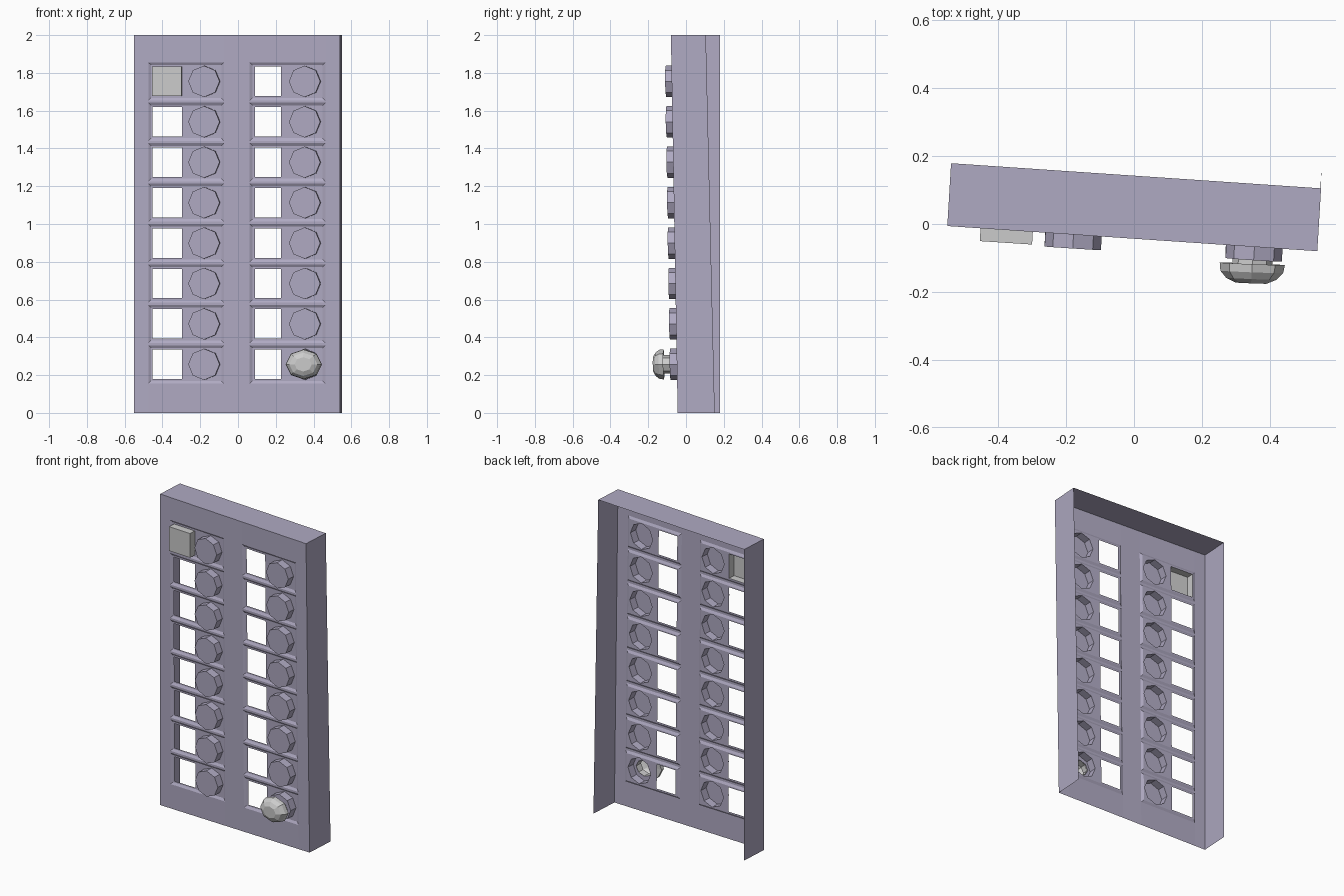
import bpy, bmesh, math

if "Cube" in bpy.data.objects:
    bpy.data.objects.remove(bpy.data.objects["Cube"])

lavender = bpy.data.materials.new("lavender")
lavender.diffuse_color = (0.43, 0.40, 0.54, 1)
lavender.use_nodes = True
lavender.node_tree.nodes["Principled BSDF"].inputs["Base Color"].default_value = lavender.diffuse_color

DEPTH = 0.185
ROWS = [0.257 + 0.214 * i for i in range(8)]
# (square centre x, square half width, button centre x, dent left, dent right)
COLUMNS = [(-0.375, 0.077, -0.178, -0.475, -0.075),
           (0.158, 0.069, 0.355, 0.062, 0.462)]
HALF_SQ, HALF_DENT, BEVEL, DENT = 0.078, 0.101, 0.014, 0.008
R_BTN, BTN_OUT = 0.083, 0.042


def warp(x, d, z):
    """Flat panel coordinates (d = distance out of the front) to the turned, slightly twisted panel."""
    t, k = (x + 0.55) / 1.09, z / 2
    y = -0.006 - t * (0.038 + 0.036 * k)
    if d < 0:
        d *= 1 + 0.06 * t * (1 - k)
    return (x - 0.06 * d, y - d, z)


def finish(name, bm, mat=None):
    bmesh.ops.remove_doubles(bm, verts=bm.verts, dist=1e-5)
    bmesh.ops.recalc_face_normals(bm, faces=bm.faces)
    me = bpy.data.meshes.new(name)
    bm.to_mesh(me)
    bm.free()
    ob = bpy.data.objects.new(name, me)
    bpy.context.collection.objects.link(ob)
    if mat:
        me.materials.append(mat)
    return ob


def face(bm, pts):
    bm.faces.new([bm.verts.new(warp(*p)) for p in pts])


def rect(bm, x0, x1, z0, z1, d=0.0):
    face(bm, [(x0, d, z0), (x1, d, z0), (x1, d, z1), (x0, d, z1)])


def bridge(bm, a, b):
    """Quads between two closed rings of points."""
    n = len(a)
    for i in range(n):
        j = (i + 1) % n
        face(bm, [a[i], a[j], b[j], b[i]])


def corners(x0, x1, z0, z1, d):
    return [(x0, d, z0), (x1, d, z0), (x1, d, z1), (x0, d, z1)]


def octagon(cx, cz, r, d, sx=1.0):
    return [(cx + sx * r * math.cos(i * math.pi / 4), d,
             cz + r * math.sin(i * math.pi / 4)) for i in range(8)]


def dent_cell(bm, col, zc):
    """Shallow bevelled dent with a square hole and an octagonal hole."""
    sx, hw, bx, x0, x1 = col
    a0, a1 = x0 + BEVEL, x1 - BEVEL
    z0, z1 = zc - HALF_DENT + BEVEL, zc + HALF_DENT - BEVEL
    bridge(bm, corners(x0, x1, zc - HALF_DENT, zc + HALF_DENT, 0),
           corners(a0, a1, z0, z1, -DENT))
    h0, h1 = sx - hw, sx + hw
    rect(bm, a0, h0, z0, z1, -DENT)
    rect(bm, h0, h1, z0, zc - HALF_SQ, -DENT)
    rect(bm, h0, h1, zc + HALF_SQ, z1, -DENT)
    d = -DENT
    frame = [(a1, d, zc), (a1, d, z1), (bx, d, z1), (h1, d, z1),
             (h1, d, zc), (h1, d, z0), (bx, d, z0), (a1, d, z0)]
    bridge(bm, frame, octagon(bx, zc, R_BTN, d))


# Housing: front plate, two sides and top; back and underside are open
bm = bmesh.new()
L, R = -0.55, 0.54
xs = [L, COLUMNS[0][3], COLUMNS[0][4], COLUMNS[1][3], COLUMNS[1][4], R]
for i in (0, 2, 4):
    rect(bm, xs[i], xs[i + 1], 0, 2)
for col in COLUMNS:
    zlow = 0
    for zc in ROWS:
        rect(bm, col[3], col[4], zlow, zc - HALF_DENT)
        dent_cell(bm, col, zc)
        zlow = zc + HALF_DENT
    rect(bm, col[3], col[4], zlow, 2)
for x in (L, R):
    face(bm, [(x, 0, 0), (x, -DEPTH, 0), (x, -DEPTH, 2), (x, 0, 2)])
face(bm, [(L, 0, 2), (R, 0, 2), (R, -DEPTH, 2), (L, -DEPTH, 2)])
finish("panel_housing", bm, lavender)

# Octagonal buttons, hollow behind; the lower right one is a collar for the knob
for c, col in enumerate(COLUMNS):
    for r, zc in enumerate(ROWS):
        bm = bmesh.new()
        rim = octagon(col[2], zc, R_BTN, BTN_OUT)
        bridge(bm, octagon(col[2], zc, R_BTN, -DENT), rim)
        if c == 1 and r == 0:
            bridge(bm, rim, octagon(col[2], zc, 0.049, BTN_OUT, 1.2))
            name = "knob_collar"
        else:
            face(bm, rim)
            name = f"button_{c + 1}_{r + 1}"
        finish(name, bm, lavender)

# Domed knob on a short neck
bm = bmesh.new()
profile = [(0.049, 0.035), (0.049, 0.080), (0.080, 0.076),
           (0.077, 0.100), (0.062, 0.120), (0.038, 0.133)]
rings = [octagon(0.353, ROWS[0], r, d, 1.2) for r, d in profile]
for a, b in zip(rings, rings[1:]):
    bridge(bm, a, b)
face(bm, rings[-1])
finish("knob", bm)

# Square key in the top left hole, open behind
bm = bmesh.new()
sx, hw = COLUMNS[0][:2]
zc = ROWS[-1]
front = corners(sx - hw, sx + hw, zc - HALF_SQ, zc + HALF_SQ, 0.038)
bridge(bm, corners(sx - hw, sx + hw, zc - HALF_SQ, zc + HALF_SQ, -DENT), front)
face(bm, front)
finish("square_key", bm)
